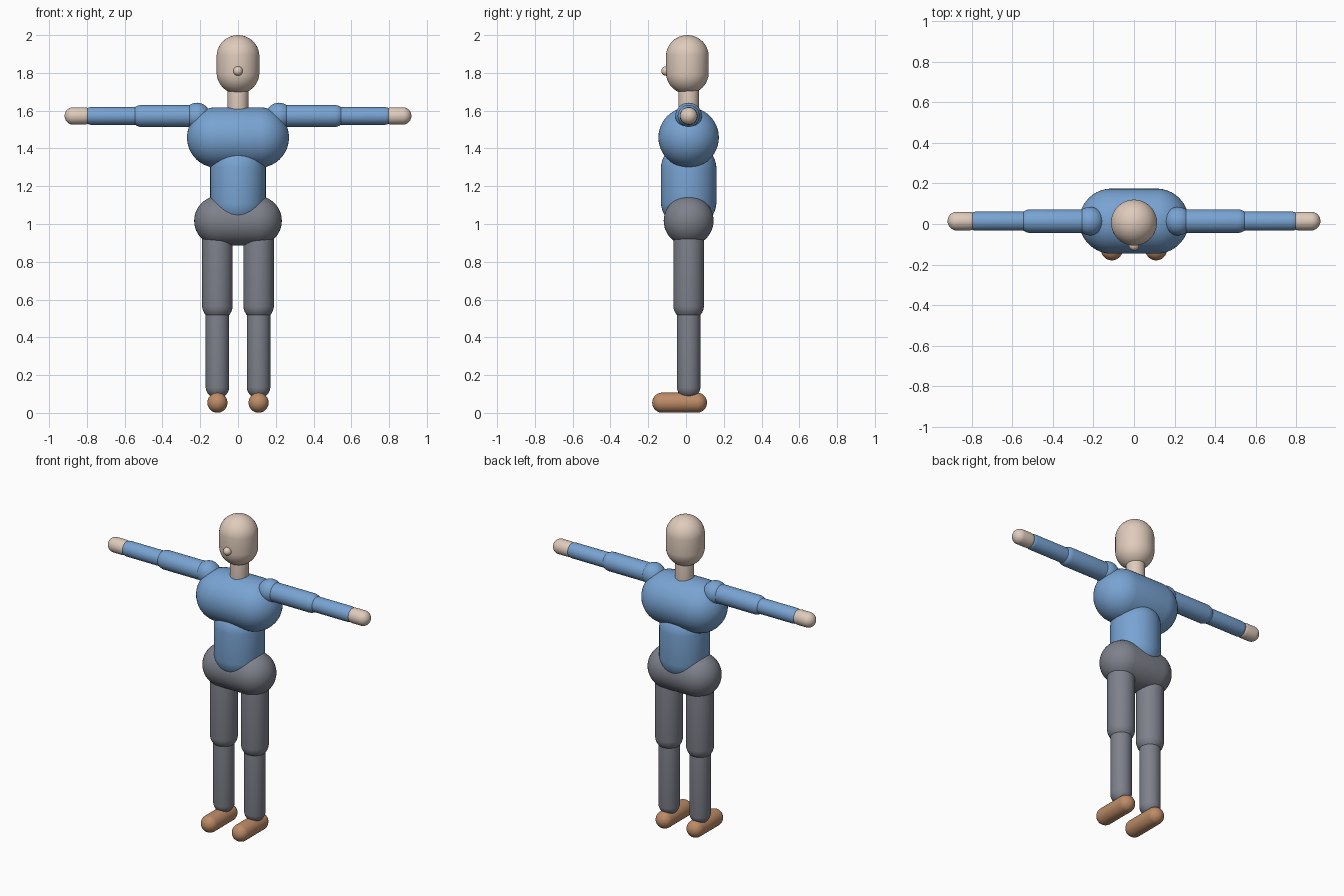
import bpy, bmesh, math
from mathutils import Vector

if "Cube" in bpy.data.objects:
    bpy.data.objects.remove(bpy.data.objects["Cube"])


def material(name, rgb):
    m = bpy.data.materials.new(name)
    m.diffuse_color = (*rgb, 1.0)
    m.use_nodes = True
    m.node_tree.nodes["Principled BSDF"].inputs["Base Color"].default_value = m.diffuse_color
    return m


skin = material("skin", (0.74, 0.60, 0.50))
shirt = material("blue_shirt", (0.19, 0.37, 0.65))
trousers = material("grey_trousers", (0.21, 0.22, 0.26))
leather = material("brown_leather", (0.51, 0.26, 0.135))

RINGS = 23  # odd, so the middle band can be stretched into the straight wall


def capsule(name, a, b, r, mat):
    """Round-ended cylinder whose cap centres are a and b (a ball if equal)."""
    a, b = Vector(a), Vector(b)
    axis = b - a
    half = axis.length / 2
    bm = bmesh.new()
    bmesh.ops.create_uvsphere(bm, u_segments=48, v_segments=RINGS, radius=r)
    widen = 1 / math.cos(math.pi / RINGS / 2)
    for v in bm.verts:
        if half > 0:
            v.co.x *= widen
            v.co.y *= widen
        v.co.z += math.copysign(half, v.co.z)
    for f in bm.faces:
        f.smooth = True
    mesh = bpy.data.meshes.new(name)
    bm.to_mesh(mesh)
    bm.free()
    mesh.materials.append(mat)
    ob = bpy.data.objects.new(name, mesh)
    ob.location = (a + b) / 2
    if half > 0:
        ob.rotation_mode = 'QUATERNION'
        ob.rotation_quaternion = axis.to_track_quat('Z', 'Y')
    bpy.context.collection.objects.link(ob)
    return ob


Y = 0.014  # body axis

# Head and neck
capsule("head", (0, 0.007, 1.802), (0, 0.007, 1.887), 0.113, skin)
capsule("nose", (0, -0.106, 1.81), (0, -0.106, 1.81), 0.025, skin)
capsule("neck", (0, Y, 1.58), (0, Y, 1.73), 0.055, skin)

# Torso
capsule("chest", (-0.11, Y, 1.458), (0.11, Y, 1.458), 0.16, shirt)
capsule("abdomen", (0, Y, 1.12), (0, Y, 1.29), 0.147, shirt)
capsule("pelvis", (-0.1, Y, 1.017), (0.1, Y, 1.017), 0.132, trousers)

# Limbs on both sides
for side, s in (("left", 1), ("right", -1)):
    arm = 1.572

    def limb(part, x0, x1, r, mat):
        capsule(f"{side}_{part}", (s * x0, Y, arm), (s * x1, Y, arm), r, mat)

    limb("shoulder", 0.217, 0.217, 0.07, shirt)
    limb("upper_arm", 0.22, 0.51, 0.058, shirt)
    limb("forearm", 0.51, 0.775, 0.047, shirt)
    limb("hand", 0.815, 0.872, 0.046, skin)

    x = s * 0.109
    capsule(f"{side}_thigh", (x, Y, 0.57), (x, Y, 0.98), 0.081, trousers)
    capsule(f"{side}_shin", (x, Y, 0.138), (x, Y, 0.57), 0.062, trousers)
    capsule(f"{side}_foot", (x, -0.126, 0.054), (x, 0.058, 0.054), 0.053, leather)
